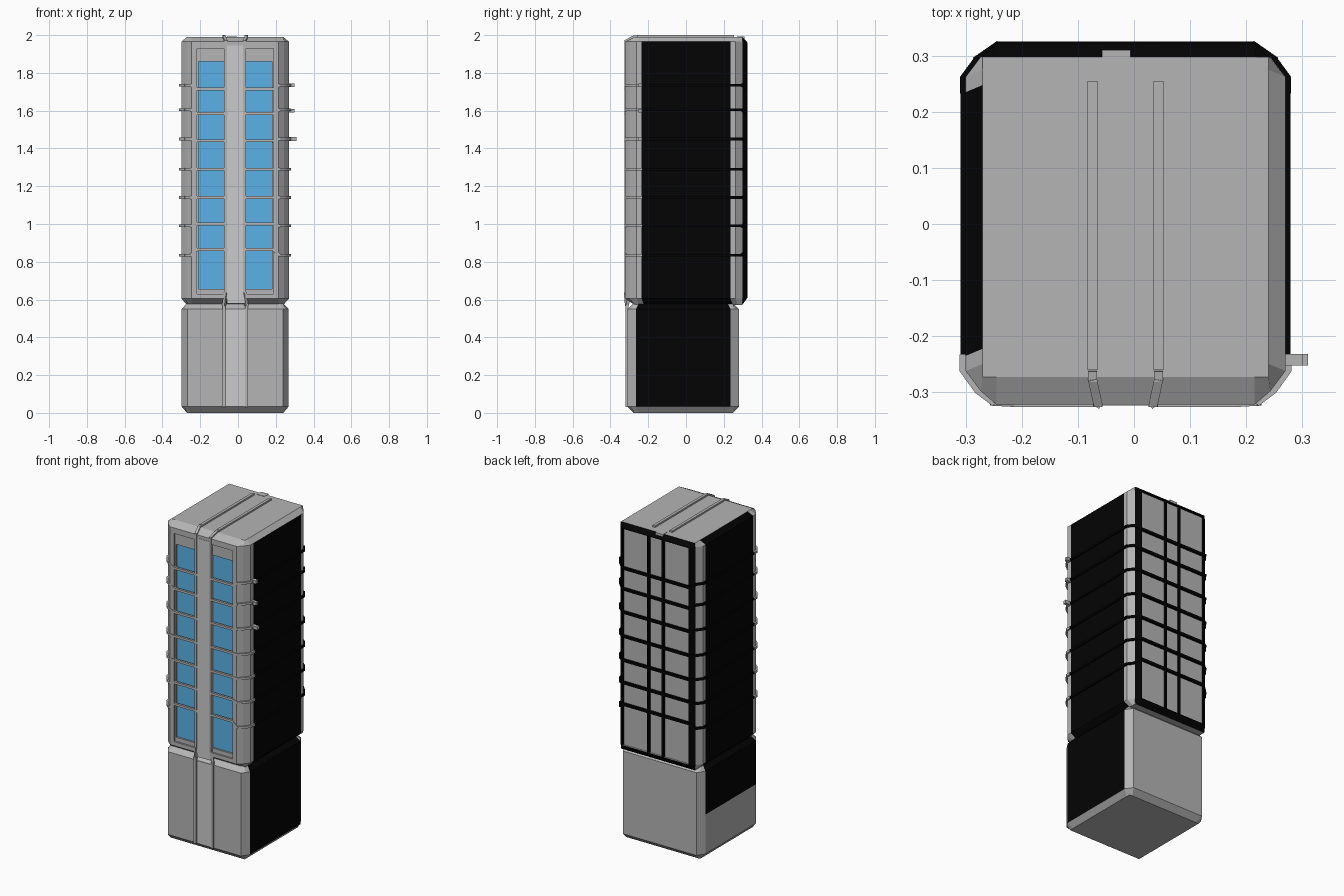
import bpy, bmesh
from mathutils import Vector, Matrix

if "Cube" in bpy.data.objects:
    bpy.data.objects.remove(bpy.data.objects["Cube"])

CX = -0.015  # tower axis


def material(name, rgb):
    m = bpy.data.materials.new(name)
    m.diffuse_color = (*rgb, 1)
    m.use_nodes = True
    m.node_tree.nodes["Principled BSDF"].inputs["Base Color"].default_value = m.diffuse_color
    return m


GREY = material("mid_grey", (0.46, 0.46, 0.46))
DARK = material("black", (0.001, 0.001, 0.001))
BLUE = material("window_blue", (0.1, 0.45, 0.8))
PALE = material("pale_grey", (0.8, 0.8, 0.8))


def finish(name, bm, mat):
    bmesh.ops.recalc_face_normals(bm, faces=bm.faces)
    me = bpy.data.meshes.new(name)
    bm.to_mesh(me)
    bm.free()
    ob = bpy.data.objects.new(name, me)
    bpy.context.collection.objects.link(ob)
    me.materials.append(mat)
    return ob


def box(name, lo, hi, mat=GREY):
    bm = bmesh.new()
    lo, hi = Vector(lo), Vector(hi)
    bmesh.ops.create_cube(bm, size=1, matrix=Matrix.Translation((lo + hi) / 2)
                          @ Matrix.Diagonal((*(hi - lo), 1)))
    return finish(name, bm, mat)


def bars(name, path, w, mat=GREY):
    """Square bars laid along each segment of a path."""
    bm = bmesh.new()
    for p, q in zip(path, path[1:]):
        p, q = Vector(p), Vector(q)
        d = q - p
        rot = d.to_track_quat('Z', 'Y').to_matrix().to_4x4()
        bmesh.ops.create_cube(bm, size=1, matrix=Matrix.Translation((p + q) / 2) @ rot
                              @ Matrix.Diagonal((w, w, d.length + w * 0.4, 1)))
    return finish(name, bm, mat)


def ring(quad, cy, z):
    """Full outline from one quarter of it."""
    a, b = quad, quad[::-1]
    pts = ([(x, y) for x, y in a] + [(-x, y) for x, y in b]
           + [(-x, -y) for x, y in a] + [(x, -y) for x, y in b])
    return [(x + CX, y + cy, z) for x, y in pts]


def loft(name, rings):
    bm = bmesh.new()
    vs = [[bm.verts.new(p) for p in r] for r in rings]
    for a, b in zip(vs, vs[1:]):
        for i in range(len(a)):
            j = (i + 1) % len(a)
            bm.faces.new((a[i], a[j], b[j], b[i]))
    bm.faces.new(vs[0][::-1])
    bm.faces.new(vs[-1])
    return finish(name, bm, GREY)


def paint(ob, is_dark):
    ob.data.materials.append(DARK)
    for f in ob.data.polygons:
        f.material_index = int(is_dark(f))


# chamfered base block
wide = [(0.283, 0.25), (0.268, 0.2725), (0.253, 0.295)]
inner = [(0.255, 0.235), (0.255, 0.262), (0.235, 0.262)]
base = loft("base_block", [ring(inner, -0.015, 0), ring(wide, -0.015, 0.033),
                           ring(wide, -0.015, 0.55), ring(inner, -0.015, 0.58)])


def base_dark(f):
    top_slope = f.normal.z > 0.2 and abs(f.normal.x) > 0.5 and abs(f.normal.y) < 0.15
    return f.normal.x > 0.95 or top_slope


paint(base, base_dark)
box("left_base_panel", (-0.3, -0.26, 0.28), (-0.297, 0.235, 0.55), DARK)

# upper tower with sloped corners
outer = [(0.285, 0.235), (0.285, 0.262), (0.258, 0.298), (0.23, 0.322)]
cap = [(0.255, 0.235), (0.255, 0.262), (0.255, 0.2855), (0.23, 0.2855)]
tower = loft("tower_body", [ring(cap, 0.0125, 0.572), ring(outer, 0, 0.605),
                            ring(outer, 0, 1.965), ring(cap, 0.0125, 1.99)])

# window and rear panel recesses
WINDOWS = [(-0.21, -0.058), (0.036, 0.18)]
cutters = [box("channel_cutter", (-0.217, -0.4, 0.63), (0.187, -0.311, 1.93))]
cutters += [box("window_cutter", (a, -0.4, 0.655), (b, -0.296, 1.86)) for a, b in WINDOWS]
cutters.append(box("rear_cutter", (-0.242, 0.311, 0.609), (0.212, 0.4, 1.961)))
bpy.context.view_layer.objects.active = tower
for c in cutters:
    m = tower.modifiers.new("recess", 'BOOLEAN')
    m.operation, m.solver, m.object = 'DIFFERENCE', 'EXACT', c
    bpy.ops.object.modifier_apply(modifier=m.name)
for c in cutters:
    bpy.data.objects.remove(c)


def tower_dark(f):
    n, c = f.normal, f.center
    on_side = abs(c.x - CX) > 0.26 and abs(c.y) < 0.2
    side = on_side and (abs(n.x) > 0.95 or n.z < -0.2 or n.x < -0.4)
    pane = n.y > 0.95 and c.y < 0.316
    rear = c.y > 0.3 and (n.y > 0.5 or abs(n.y) < 0.1) and not pane
    return side or (rear and n.z < 0.95)


tower.data.materials.clear()
tower.data.materials.append(GREY)
paint(tower, tower_dark)

# blue glass
for a, b in WINDOWS:
    box("window_glass", (a, -0.3, 0.655), (b, -0.2975, 1.86), BLUE)

# pale centre strips
box("tower_strip", (-0.057, -0.3235, 0.58), (0.037, -0.3, 1.945), PALE)
box("base_strip", (-0.063, -0.314, 0.033), (0.04, -0.3, 0.55), PALE)

# vertical ribs on front, roof and back
for s in (-1, 1):
    xi, xo = CX + s * 0.05, CX + s * 0.059
    bars("front_rib", [(xo, -0.265, 1.991), (xo, -0.277, 1.989), (xi, -0.318, 1.967),
                       (xi, -0.318, 0.635), (xo, -0.312, 0.57), (xo, -0.312, 0.545),
                       (xo, -0.312, 0.035)], 0.016)
    box("roof_rib", (xo - 0.009, -0.26, 1.98), (xo + 0.009, 0.255, 2.0))
    box("rear_rib", (xi - 0.006, 0.3, 0.609), (xi + 0.006, 0.325, 1.962), DARK)
box("roof_back_clip", (-0.057, 0.27, 1.965), (-0.006, 0.31, 1.992))

# horizontal bands: z on the faces and z at the corners
BANDS = [(1.715, 1.735), (1.585, 1.605), (1.44, 1.45), (1.29, 1.29),
         (1.14, 1.14), (1.0, 0.99), (0.865, 0.835)]
for zf, zc in BANDS:
    for s in (-1, 1):
        def px(d):
            return CX + s * d
        bars("front_band", [(px(0.044), -0.319, zf), (px(0.2), -0.319, zf),
                            (px(0.235), -0.317, zc), (px(0.263), -0.296, zc),
                            (px(0.289), -0.26, zc), (px(0.289), -0.235, zc)], 0.014)
        bars("rear_corner_band", [(px(0.23), 0.317, zf), (px(0.263), 0.294, zc),
                                  (px(0.288), 0.26, zc), (px(0.288), 0.235, zc)], 0.014, DARK)
        bars("side_band", [(px(0.287), -0.232, zc), (px(0.287), 0.235, zc)], 0.014, DARK)
    box("rear_band", (-0.244, 0.3, zf - 0.008), (0.214, 0.325, zf + 0.008), DARK)

# protruding band ends on the front right corner
for zc in (1.735, 1.6, 1.45):
    box("band_end", (0.265, -0.252, zc - 0.01), (0.31 if zc < 1.5 else 0.3, -0.232, zc + 0.01))
